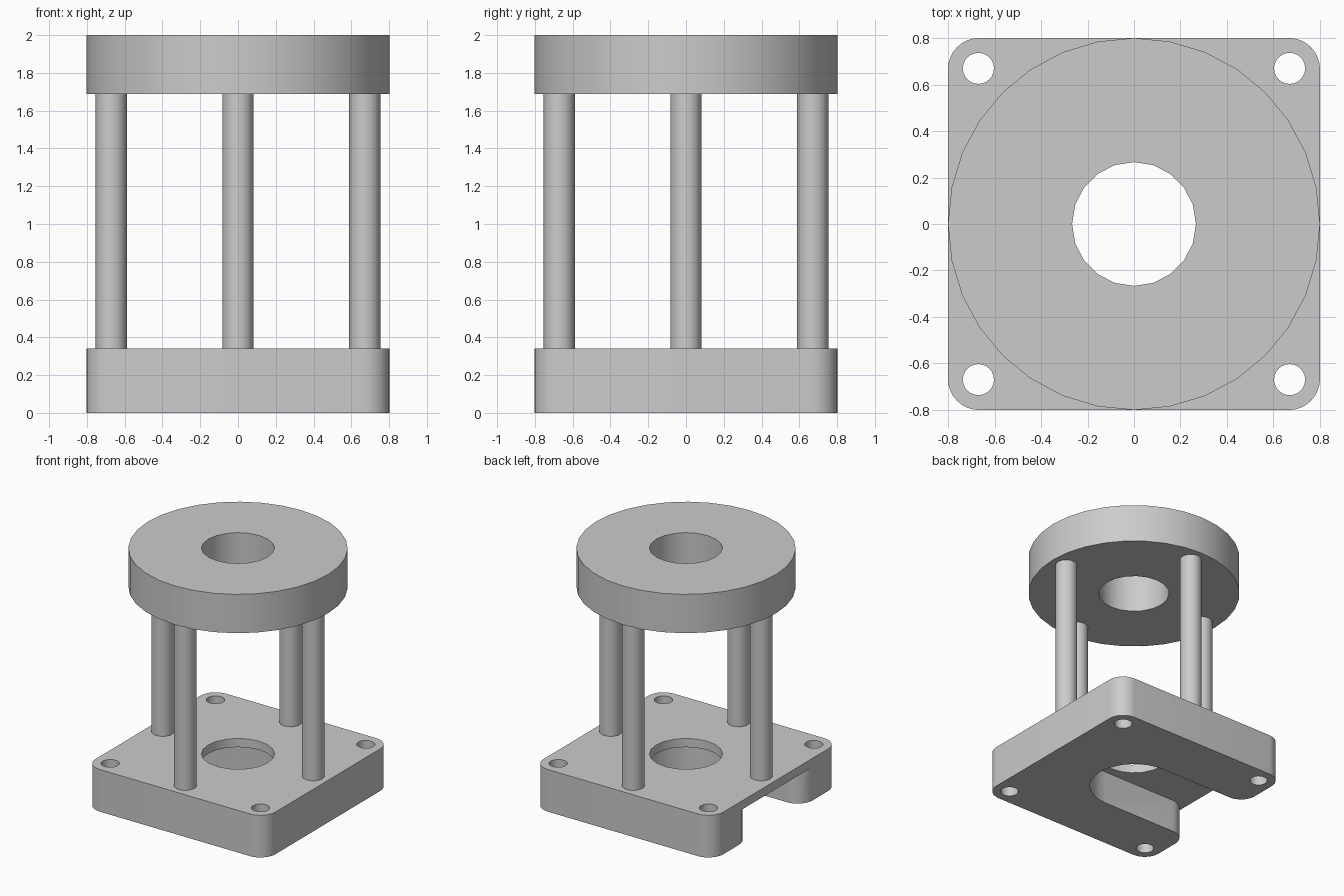
import bpy, bmesh
from math import pi, sin, cos, radians

cube = bpy.data.objects.get("Cube")
if cube:
    bpy.data.objects.remove(cube)

HALF = 0.802      # half width of base and radius of the top ring
HOLE = 0.671      # offset of bolt holes and posts
BORE = 0.267      # central bore radius
CORNER = 0.134    # rounding of the base corners
SLOT = 0.335      # half width of the underside slot
BASE_TOP, SLOT_TOP = 0.34, 0.27
RING_BOTTOM, RING_TOP = 1.687, 2.0

grey = bpy.data.materials.new("light_grey")
grey.use_nodes = True
grey.diffuse_color = (0.6, 0.6, 0.6, 1)
grey.node_tree.nodes["Principled BSDF"].inputs["Base Color"].default_value = (0.6, 0.6, 0.6, 1)


def arc(cx, cy, r, start, end, steps):
    """Points along an arc, angles in degrees."""
    angles = [radians(start + (end - start) * i / steps) for i in range(steps + 1)]
    return [(cx + r * cos(a), cy + r * sin(a)) for a in angles]


def circle(cx, cy, r, steps):
    return arc(cx, cy, r, 0, 360, steps)[:-1]


def activate(ob):
    bpy.ops.object.select_all(action='DESELECT')
    ob.select_set(True)
    bpy.context.view_layer.objects.active = ob


def plate(name, outlines, z0, z1):
    """Extrude closed outlines; inner outlines become holes."""
    curve = bpy.data.curves.new(name, 'CURVE')
    curve.dimensions = '2D'
    curve.fill_mode = 'BOTH'
    curve.extrude = (z1 - z0) / 2
    for pts in outlines:
        spline = curve.splines.new('POLY')
        spline.points.add(len(pts) - 1)
        for p, (x, y) in zip(spline.points, pts):
            p.co = (x, y, 0, 1)
        spline.use_cyclic_u = True
    ob = bpy.data.objects.new(name, curve)
    bpy.context.collection.objects.link(ob)
    activate(ob)
    bpy.ops.object.convert(target='MESH')
    ob = bpy.context.object
    # Weld caps to walls and lift into place
    bm = bmesh.new()
    bm.from_mesh(ob.data)
    bmesh.ops.remove_doubles(bm, verts=bm.verts, dist=0.0001)
    bmesh.ops.recalc_face_normals(bm, faces=bm.faces)
    bmesh.ops.translate(bm, verts=bm.verts, vec=(0, 0, (z0 + z1) / 2))
    bm.to_mesh(ob.data)
    bm.free()
    ob.data.materials.clear()
    ob.data.materials.append(grey)
    return ob


def smooth(ob):
    activate(ob)
    bpy.ops.object.shade_smooth_by_angle(angle=radians(32))


# Base: rounded square with four bolt holes and a central bore
inner = HALF - CORNER
outline = []
for i, (sx, sy) in enumerate([(1, 1), (-1, 1), (-1, -1), (1, -1)]):
    outline += arc(sx * inner, sy * inner, CORNER, i * 90, i * 90 + 90, 8)
bolt_holes = [circle(sx * HOLE, sy * HOLE, 0.067, 24) for sx in (-1, 1) for sy in (-1, 1)]
base = plate("base", [outline, circle(0, 0, BORE, 20)] + bolt_holes, 0, BASE_TOP)

# Underside slot: round end at the centre, flared mouth on the -x side
mouth = SLOT + CORNER
slot = arc(0, 0, SLOT, -90, 90, 16)
slot += arc(-inner, mouth, CORNER, 270, 180, 8)
slot += [(-HALF - 0.1, mouth), (-HALF - 0.1, -mouth)]
slot += arc(-inner, -mouth, CORNER, 180, 90, 8)
cutter = plate("slot_cutter", [slot], -0.1, SLOT_TOP)
cutter.hide_render = True
activate(base)
cut = base.modifiers.new("slot", 'BOOLEAN')
cut.operation = 'DIFFERENCE'
cut.solver = 'EXACT'
cut.object = cutter
bpy.ops.object.modifier_apply(modifier=cut.name)
bpy.data.objects.remove(cutter)
smooth(base)

# Top ring
smooth(plate("top_ring", [circle(0, 0, HALF, 32), circle(0, 0, BORE, 20)], RING_BOTTOM, RING_TOP))

# Four posts, one on the middle of each side
for i, side in enumerate(("left", "back", "right", "front")):
    x, y = HOLE * cos(i * pi / 2), HOLE * sin(i * pi / 2)
    smooth(plate(side + "_post", [circle(x, y, 0.083, 16)], BASE_TOP, RING_BOTTOM))
